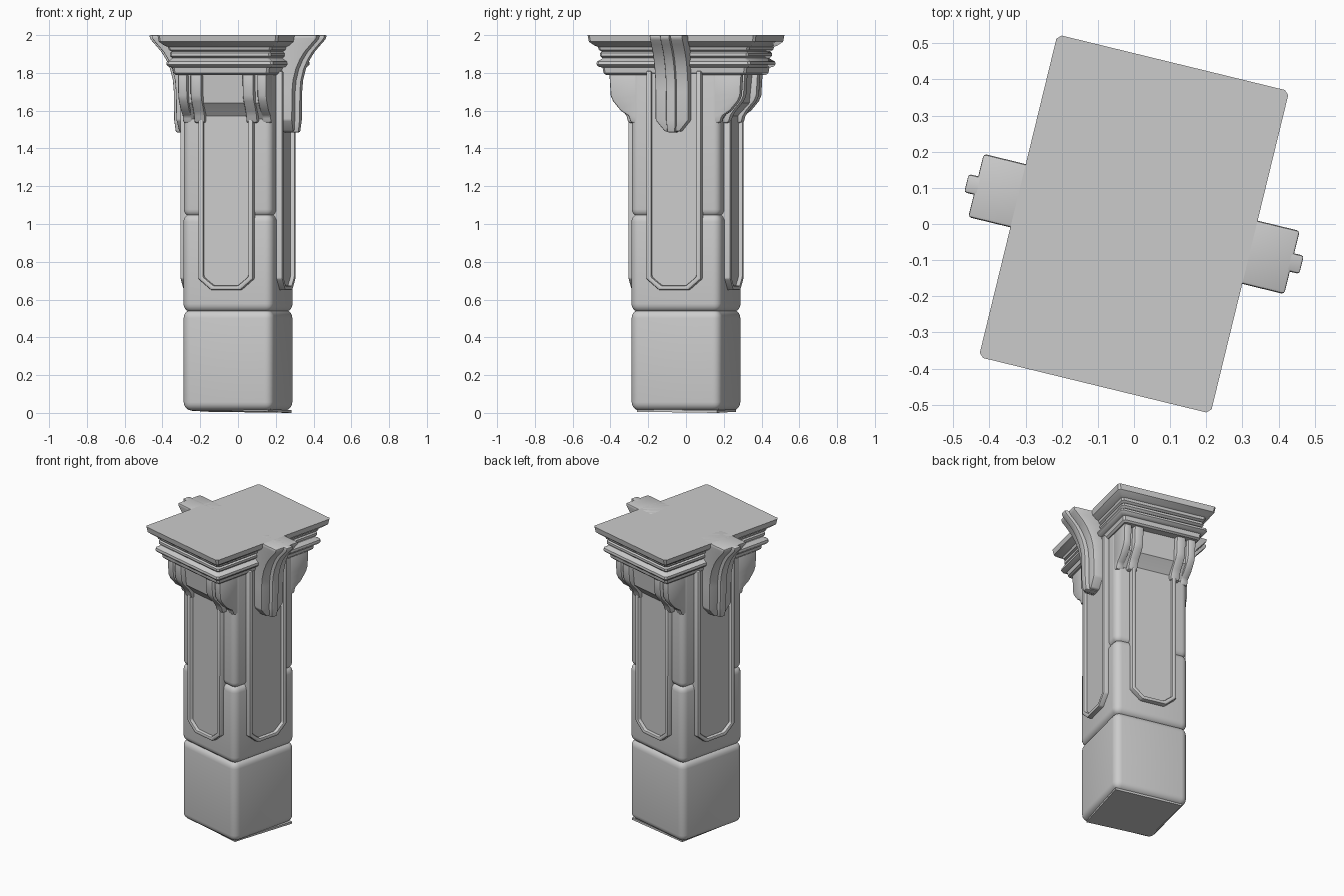
import bpy, bmesh
from math import radians
from mathutils import Matrix

if "Cube" in bpy.data.objects:
    bpy.data.objects.remove(bpy.data.objects["Cube"])

TURN = Matrix.Rotation(radians(-13.7), 4, 'Z')   # whole pillar is turned about z


def finish(name, bm, face=0, bevel=0.0, segments=2):
    """Turn a bmesh into a smooth-by-angle object on one of the four sides."""
    bmesh.ops.recalc_face_normals(bm, faces=bm.faces)
    if bevel:
        sharp = [e for e in bm.edges if e.calc_face_angle(0) > radians(25)]
        bmesh.ops.bevel(bm, geom=sharp, offset=bevel, segments=segments,
                        profile=0.5, affect='EDGES', clamp_overlap=True)
    bm.transform(TURN @ Matrix.Rotation(radians(90 * face), 4, 'Z'))
    mesh = bpy.data.meshes.new(name)
    bm.to_mesh(mesh)
    bm.free()
    ob = bpy.data.objects.new(name, mesh)
    bpy.context.collection.objects.link(ob)
    bpy.ops.object.select_all(action='DESELECT')
    ob.select_set(True)
    bpy.context.view_layer.objects.active = ob
    bpy.ops.object.shade_smooth_by_angle(angle=radians(35))
    return ob


def loft(name, rings, **kw):
    """Skin a stack of closed rings and cap both ends."""
    bm = bmesh.new()
    vs = [[bm.verts.new(p) for p in r] for r in rings]
    n = len(rings[0])
    for a, b in zip(vs, vs[1:]):
        for i in range(n):
            j = (i + 1) % n
            bm.faces.new((a[i], a[j], b[j], b[i]))
    bm.faces.new(vs[0])
    bm.faces.new(vs[-1])
    return finish(name, bm, **kw)


def rect(hx, hy, z, c=0.012):
    """Rectangle ring with clipped corners."""
    q = [(hx - c, -hy), (hx, -hy + c), (hx, hy - c), (hx - c, hy)]
    return [(x, y, z) for x, y in q] + [(-x, -y, z) for x, y in q]


def block(name, half, z0, z1, bevel):
    loft(name, [[(-half, -half, z), (half, -half, z), (half, half, z), (-half, half, z)]
                for z in (z0, z1)], bevel=bevel, segments=5)


def strip(name, path, s0, s1, back, face, bevel):
    """Vertical bar on a side face; path holds (z, distance out, width scale)."""
    m, h = (s0 + s1) / 2, (s1 - s0) / 2
    loft(name, [[(m - h * w, -d, z), (m + h * w, -d, z), (m + h * w, -back, z), (m - h * w, -back, z)]
                for z, d, w in path], face=face, bevel=bevel)


def plate(name, outline, d0, d1, face, bevel=0.0):
    """Outline in (across, z) thickened outwards from a side face."""
    loft(name, [[(s, -d, z) for s, z in outline] for d in (d0, d1)], face=face, bevel=bevel)


# Stacked rounded stone blocks with a narrower core in the joints
block("core", 0.222, 0.1, 1.8, 0.03)
block("bottom_block", 0.246, 0.012, 0.547, 0.045)
block("middle_block", 0.247, 0.533, 1.056, 0.045)
block("upper_block", 0.244, 1.038, 1.86, 0.04)

# Thin uneven foot slab, lowest at the back right corner
foot = [(-0.21, -0.21, 0.012), (0.215, -0.215, 0.006), (0.237, 0.227, 0.0), (-0.215, 0.22, 0.006)]
loft("foot_slab", [foot, [(x, y, z + 0.014) for x, y, z in foot]])

# Sunken panels and their raised U-shaped frames on all four sides
for face in range(4):
    top = 1.58 if face % 2 == 0 else 1.81
    left_out = [(-0.15, top), (-0.15, 0.71), (-0.08, 0.65)]
    left_in = [(-0.122, top), (-0.122, 0.72), (-0.066, 0.674)]
    outer = left_out + [(-s, z) for s, z in reversed(left_out)]
    inner = left_in + [(-s, z) for s, z in reversed(left_in)]
    plate("panel", inner, 0.20, 0.256, face)
    plate("panel_frame", outer + inner[::-1], 0.22, 0.279, face, 0.008)

# Flared heads with four curved arms on the front and back
arm = [(1.535, 0.275, 1), (1.57, 0.284, 1), (1.60, 0.303, 1),
       (1.65, 0.345, 1), (1.68, 0.358, 1), (1.81, 0.366, 1)]
for face in (0, 2):
    strip("flared_head", [(1.55, 0.24, 1), (1.58, 0.262, 1), (1.64, 0.318, 1), (1.81, 0.335, 1)],
          -0.226, 0.226, 0.15, face, 0)
    for side in (-1, 1):
        strip("inner_arm", arm, side * 0.142 - 0.031, side * 0.142 + 0.031, 0.2, face, 0.012)
        strip("outer_arm", [(z, d - 0.004 if z > 1.58 else d - 0.03, w) for z, d, w in arm],
              side * 0.216 - 0.026, side * 0.216 + 0.026, 0.2, face, 0.012)

# Stepped cornice: (height, inset from the top edge)
steps = [(1.79, 0.08), (1.80, 0.07), (1.828, 0.066), (1.833, 0.048), (1.845, 0.039),
         (1.86, 0.041), (1.868, 0.055), (1.878, 0.066), (1.89, 0.054), (1.905, 0.054),
         (1.912, 0.063), (1.922, 0.05), (1.938, 0.045), (1.945, 0.03), (1.965, 0.006), (2.0, 0.0)]
loft("cornice", [rect(0.33 - o, 0.459 - o, z) for z, o in steps])

# Scroll brackets with a central rib on the two sides
curve = [(1.55, 0.316), (1.70, 0.318), (1.76, 0.323), (1.82, 0.338), (1.87, 0.36),
         (1.91, 0.385), (1.95, 0.42), (1.98, 0.447), (2.0, 0.4516)]
for face in (1, 3):
    strip("side_bracket", [(1.49, 0.312, 0.45)] + [(z, d, 1) for z, d in curve],
          -0.09, 0.09, 0.22, face, 0.008)
    strip("bracket_rib", [(1.485, 0.335, 0.8)] + [(z, d + 0.027, 1) for z, d in curve],
          -0.026, 0.026, 0.23, face, 0.007)
